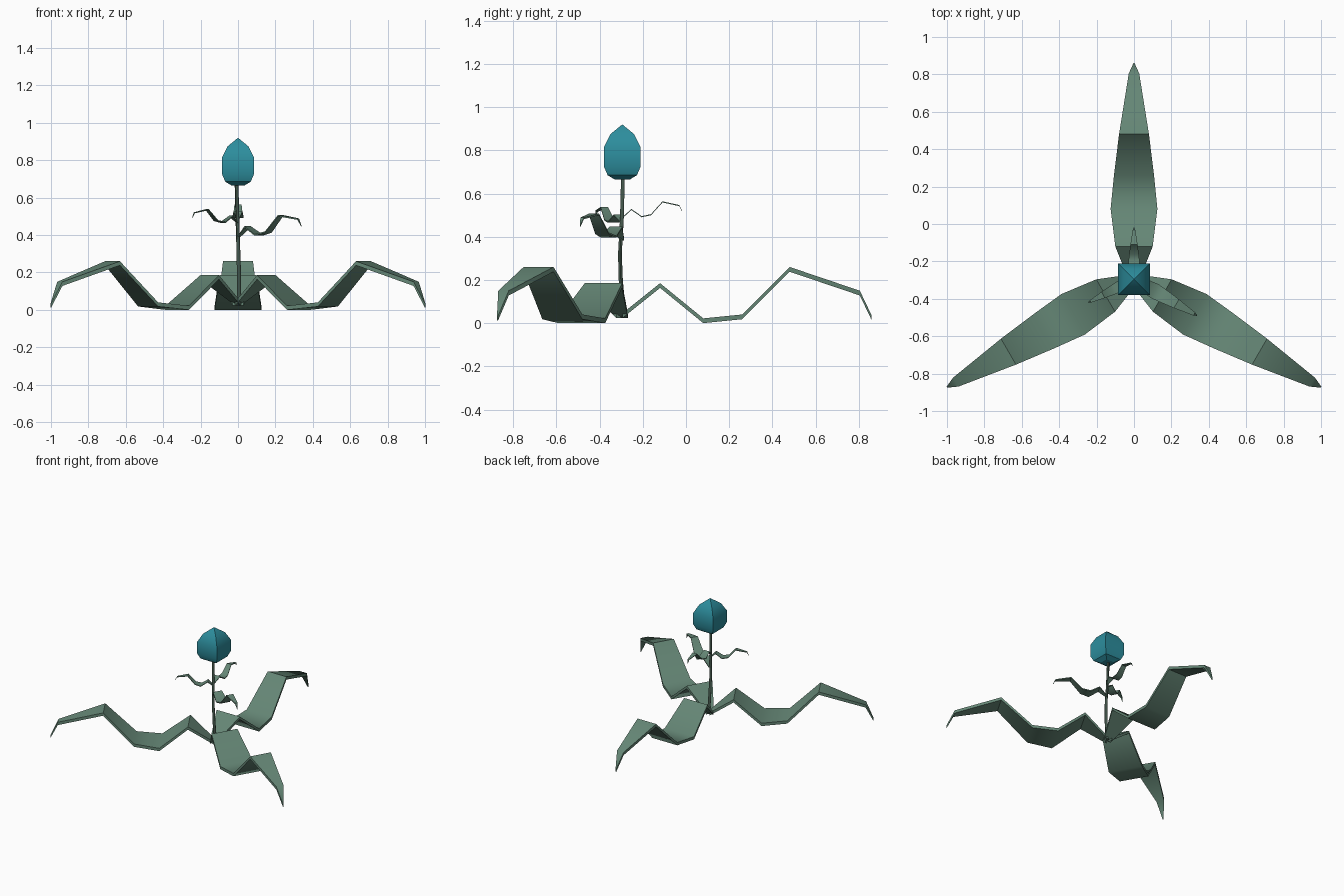
import bpy, bmesh, math
from mathutils import Vector

if "Cube" in bpy.data.objects:
    bpy.data.objects.remove(bpy.data.objects["Cube"])

CY = -0.295  # plant centre in y


def material(name, rgb):
    m = bpy.data.materials.new(name)
    m.diffuse_color = (*rgb, 1)
    m.use_nodes = True
    m.node_tree.nodes["Principled BSDF"].inputs["Base Color"].default_value = m.diffuse_color
    return m


LEAF = material("leaf_green", (0.13, 0.24, 0.18))
STEM = material("stem_green", (0.06, 0.10, 0.075))
BUD = material("bud_teal", (0.026, 0.27, 0.34))


def loft(name, rings, mat, smooth=None):
    """Skin a list of equal-length rings of points and cap both ends."""
    bm = bmesh.new()
    vs = [[bm.verts.new(p) for p in r] for r in rings]
    n = len(vs[0])
    for a, b in zip(vs, vs[1:]):
        for i in range(n):
            j = (i + 1) % n
            bm.faces.new((a[i], a[j], b[j], b[i]))
    bm.faces.new(vs[0][::-1])
    bm.faces.new(vs[-1])
    bmesh.ops.remove_doubles(bm, verts=bm.verts, dist=1e-5)
    bmesh.ops.recalc_face_normals(bm, faces=bm.faces)
    me = bpy.data.meshes.new(name)
    bm.to_mesh(me)
    bm.free()
    me.materials.append(mat)
    ob = bpy.data.objects.new(name, me)
    bpy.context.collection.objects.link(ob)
    if smooth:
        bpy.ops.object.select_all(action='DESELECT')
        ob.select_set(True)
        bpy.context.view_layer.objects.active = ob
        bpy.ops.object.shade_smooth_by_angle(angle=math.radians(smooth))
    return ob


# Wavy leaf: distance from stem, height of top side, half width
PROFILE = [(0.0, 0.045, 0.03), (0.175, 0.185, 0.10), (0.375, 0.022, 0.125),
           (0.555, 0.04, 0.107), (0.775, 0.26, 0.08), (1.10, 0.15, 0.028),
           (1.155, 0.035, 0.003)]


def leaf(name, deg, scale=1.0, base=0.045, tilt=0.0):
    a = math.radians(deg)
    out = Vector((math.cos(a), math.sin(a), 0))
    side = Vector((-math.sin(a), math.cos(a), 0))
    rings = []
    for r, z, w in PROFILE:
        c = Vector((0, CY, base + (z - 0.045) * scale + tilt * r * scale)) + out * r * scale
        s = side * w * scale
        d = Vector((0, 0, -0.022 * scale))
        rings.append([c - s, c + s, c + s + d, c - s + d])
    return loft(name, rings, LEAF, 50)


# Ground leaves
for i, deg in enumerate((90, 210, 330)):
    leaf(f"ground_leaf_{i + 1}", deg)

# Small leaves on the stem
leaf("stem_leaf_back", 90, 0.24, 0.49, 0.12)
leaf("stem_leaf_left", 207, 0.238, 0.465, 0.12)
leaf("stem_leaf_right", 330, 0.338, 0.39, 0.17)


def polygon(x, y, z, r, n, turn=0.0):
    return [(x + r * math.cos(turn + 2 * math.pi * i / n),
             y + r * math.sin(turn + 2 * math.pi * i / n), z) for i in range(n)]


# Slightly bent stem: x, y, z, radius
stem_path = [(0.006, -0.287, 0.03, 0.012), (0.005, -0.302, 0.20, 0.011),
             (0.002, -0.306, 0.32, 0.010), (-0.003, -0.297, 0.48, 0.010),
             (-0.008, -0.292, 0.68, 0.010)]
loft("stem", [polygon(x, y, z, r, 6) for x, y, z, r in stem_path], STEM, 60)

# Square bud: height, half width
bud_profile = [(0.665, 0.035), (0.685, 0.068), (0.725, 0.085), (0.815, 0.085),
               (0.875, 0.055), (0.92, 0.0)]
loft("bud", [polygon(0, CY, z, h * math.sqrt(2), 4, math.pi / 4)
             for z, h in bud_profile], BUD, 30)
